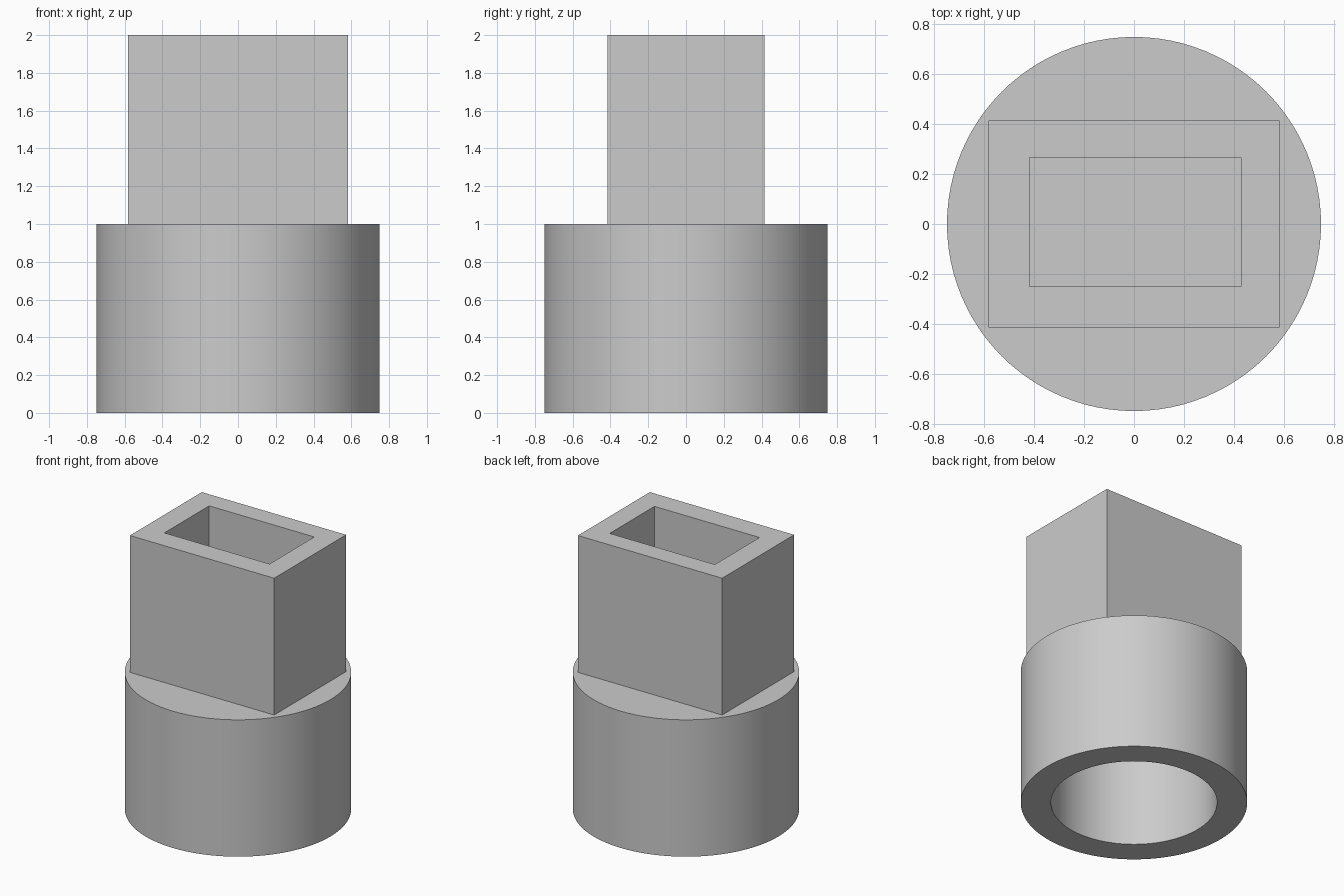
import bpy
import bmesh
from math import cos, sin, pi, radians

cube = bpy.data.objects.get("Cube")
if cube:
    bpy.data.objects.remove(cube, do_unlink=True)

grey = bpy.data.materials.new("light_grey")
grey.use_nodes = True
colour = (0.6, 0.6, 0.6, 1)
grey.diffuse_color = colour
grey.node_tree.nodes["Principled BSDF"].inputs["Base Color"].default_value = colour


def circle(radius, count=96):
    return [(radius * cos(2 * pi * i / count), radius * sin(2 * pi * i / count))
            for i in range(count)]


def rectangle(x0, x1, y0, y1):
    return [(x0, y0), (x1, y0), (x1, y1), (x0, y1)]


def build(name, loops, closed):
    """Skin stacked (outline, height) loops; join the ends or cap them."""
    bm = bmesh.new()
    rings = [[bm.verts.new((x, y, z)) for x, y in outline] for outline, z in loops]
    pairs = list(zip(rings, rings[1:]))
    if closed:
        pairs.append((rings[-1], rings[0]))
    else:
        bm.faces.new(rings[0])
        bm.faces.new(rings[-1])
    for a, b in pairs:
        for i in range(len(a)):
            j = (i + 1) % len(a)
            bm.faces.new((a[i], a[j], b[j], b[i]))
    bmesh.ops.recalc_face_normals(bm, faces=bm.faces)
    mesh = bpy.data.meshes.new(name)
    bm.to_mesh(mesh)
    bm.free()
    mesh.materials.append(grey)
    obj = bpy.data.objects.new(name, mesh)
    bpy.context.collection.objects.link(obj)
    return obj


# Round socket: open underneath, closed by a slab at its top
outer, bore = circle(0.75), circle(0.55)
socket = build("round_socket",
               [(bore, 0.85), (bore, 0), (outer, 0), (outer, 1)], False)
bpy.ops.object.select_all(action="DESELECT")
socket.select_set(True)
bpy.context.view_layer.objects.active = socket
bpy.ops.object.shade_smooth_by_angle(angle=radians(30))

# Rectangular tube: open on top, its foot seated slightly into the slab
wall = rectangle(-0.583, 0.583, -0.415, 0.415)
hole = rectangle(-0.42, 0.43, -0.25, 0.267)
build("rectangular_tube",
      [(wall, 0.97), (wall, 2), (hole, 2), (hole, 0.97)], True)
